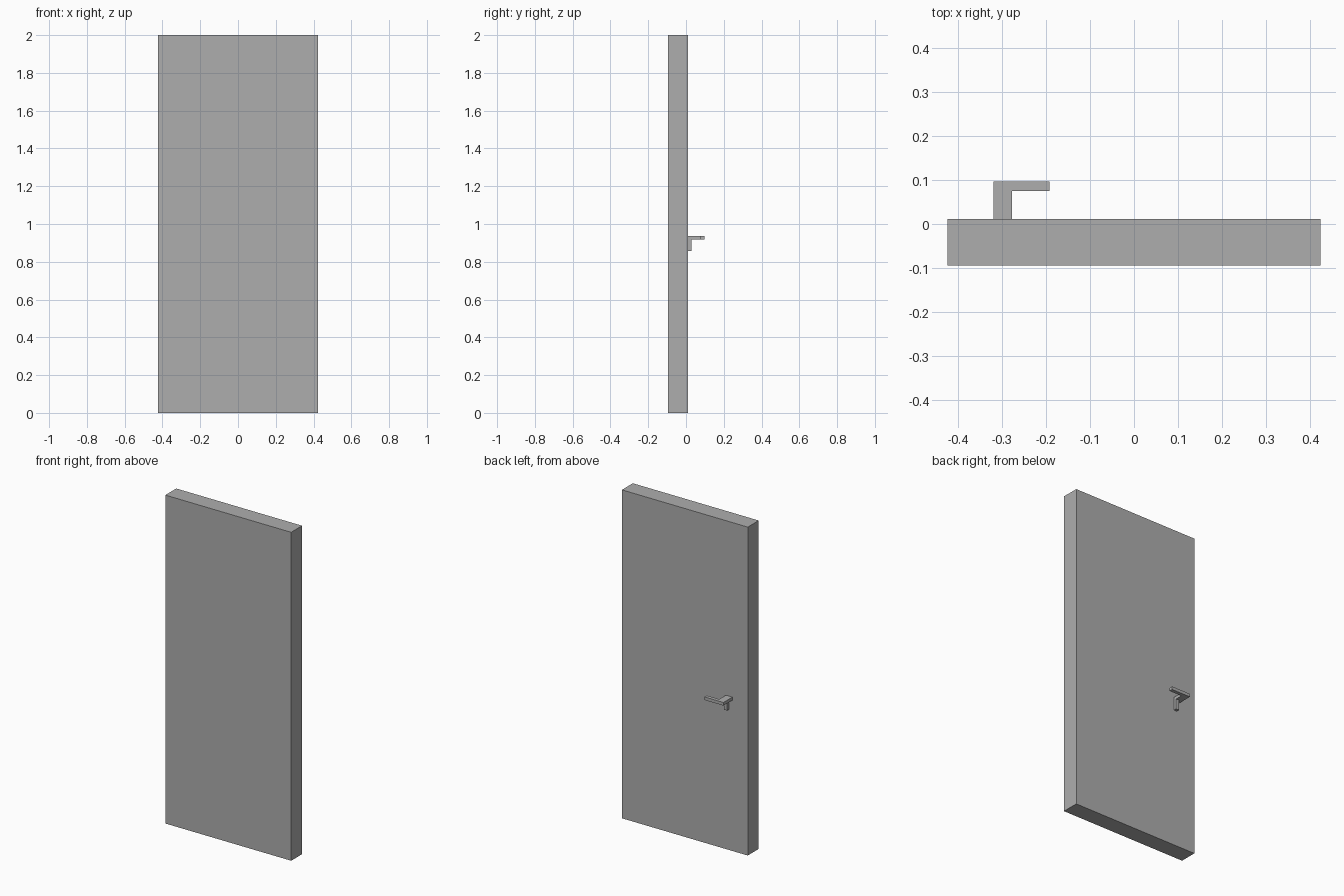
import bpy
import bmesh

# Remove the default cube
cube = bpy.data.objects.get("Cube")
if cube:
    bpy.data.objects.remove(cube, do_unlink=True)

# Single plain grey
grey = bpy.data.materials.new("plain_grey")
grey.use_nodes = True
colour = (0.42, 0.42, 0.42, 1)
grey.diffuse_color = colour
grey.node_tree.nodes["Principled BSDF"].inputs["Base Color"].default_value = colour


def prism(name, profile, bottom, top):
    """Extrude a plan outline (counter-clockwise) from bottom to top."""
    bm = bmesh.new()
    base = bm.faces.new([bm.verts.new((x, y, bottom)) for x, y in profile])
    result = bmesh.ops.extrude_face_region(bm, geom=[base], use_keep_orig=True)
    for v in result["geom"]:
        if isinstance(v, bmesh.types.BMVert):
            v.co.z = top
    bmesh.ops.recalc_face_normals(bm, faces=bm.faces)
    mesh = bpy.data.meshes.new(name)
    bm.to_mesh(mesh)
    bm.free()
    mesh.materials.append(grey)
    obj = bpy.data.objects.new(name, mesh)
    bpy.context.collection.objects.link(obj)
    return obj


def rectangle(x0, x1, y0, y1):
    return [(x0, y0), (x1, y0), (x1, y1), (x0, y1)]


BACK = 0.011            # door face that carries the handle
OUTER, INNER = -0.32, -0.277

# Door slab
prism("door_panel", rectangle(-0.424, 0.424, -0.094, BACK), 0, 2)

# Handle: neck and lever in one bent bar
prism("handle_lever",
      [(OUTER, BACK), (INNER, BACK), (INNER, 0.075),
       (-0.192, 0.075), (-0.192, 0.097), (OUTER, 0.097)],
      0.918, 0.937)

# Small latch block hanging under the neck
prism("latch_block", rectangle(-0.298, INNER, BACK, 0.03), 0.856, 0.918)
